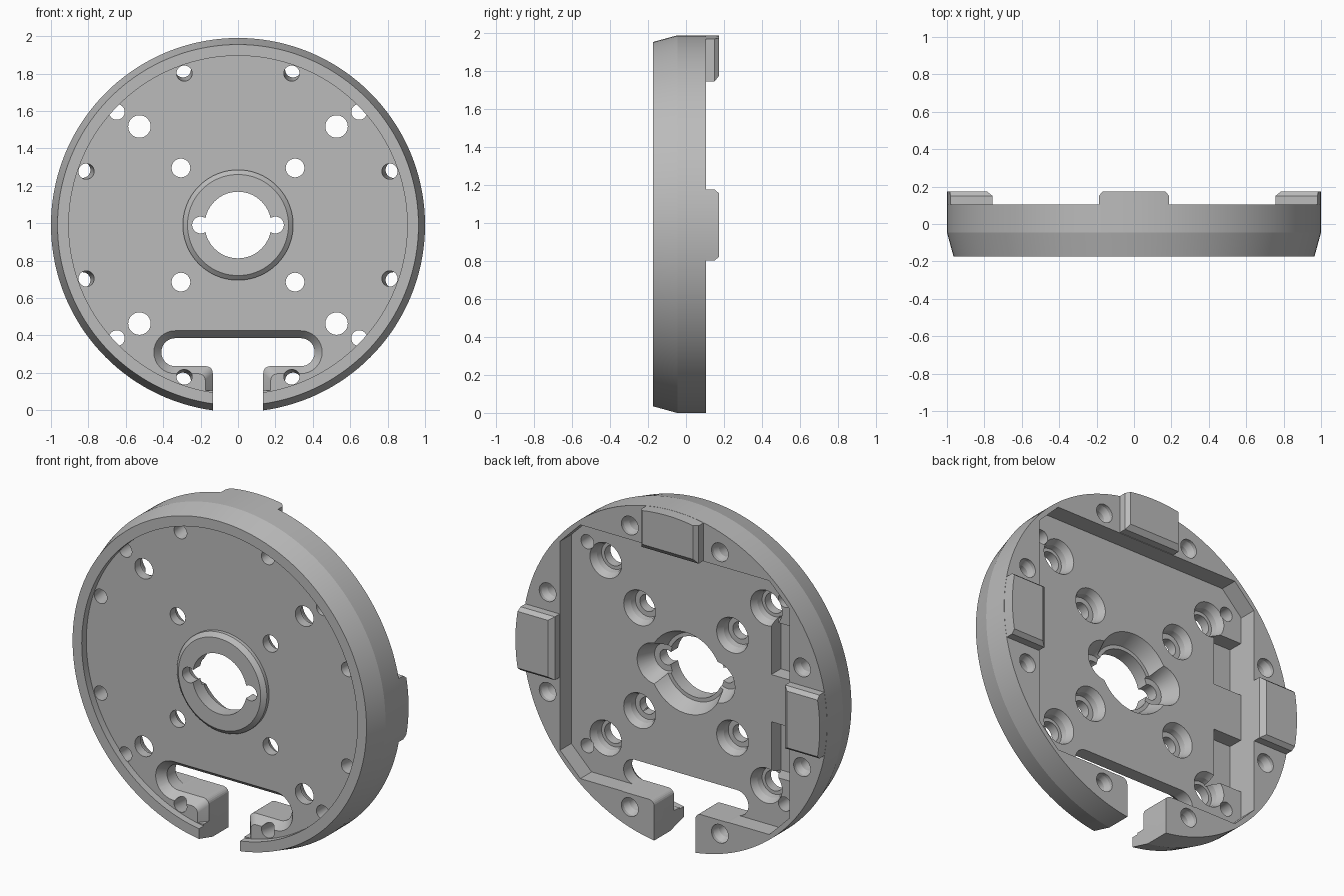
import bpy, bmesh, math
from mathutils import Vector

cube = bpy.data.objects.get("Cube")
if cube:
    bpy.data.objects.remove(cube, do_unlink=True)

CENTRE = 0.99                                   # height of the disc axis
FRONT, FLOOR, POCKET, BACK, TAB_TOP = -0.173, -0.13, 0.0, 0.105, 0.173

grey = bpy.data.materials.new("plain grey")
grey.use_nodes = True
colour = (0.5, 0.5, 0.5, 1)
grey.diffuse_color = colour
grey.node_tree.nodes["Principled BSDF"].inputs["Base Color"].default_value = colour


def circle(r, x=0, z=0, n=40):
    return [(x + r * math.cos(math.tau * i / n), z + r * math.sin(math.tau * i / n))
            for i in range(n)]


def arc(r, x, z, start, end, n=10):
    steps = [math.radians(start + (end - start) * i / n) for i in range(n + 1)]
    return [(x + r * math.cos(a), z + r * math.sin(a)) for a in steps]


def box(x0, x1, z0, z1):
    return [(x0, z0), (x1, z0), (x1, z1), (x0, z1)]


def loft(bm, *sections):
    """Closed solid through (outline, y) sections."""
    rings = [[bm.verts.new((x, y, z + CENTRE)) for x, z in outline] for outline, y in sections]
    bm.faces.new(rings[0])
    bm.faces.new(rings[-1])
    for a, b in zip(rings, rings[1:]):
        for i in range(len(a)):
            j = (i + 1) % len(a)
            bm.faces.new((a[i], a[j], b[j], b[i]))


def make(name, solids):
    bm = bmesh.new()
    for sections in solids:
        loft(bm, *sections)
    bmesh.ops.recalc_face_normals(bm, faces=bm.faces)
    mesh = bpy.data.meshes.new(name)
    bm.to_mesh(mesh)
    bm.free()
    mesh.materials.append(grey)
    obj = bpy.data.objects.new(name, mesh)
    bpy.context.collection.objects.link(obj)
    return obj


def activate(obj):
    bpy.ops.object.select_all(action='DESELECT')
    obj.select_set(True)
    bpy.context.view_layer.objects.active = obj


def cut(target, solids):
    cutter = make("cutter", solids)
    cutter.hide_render = True
    mod = target.modifiers.new("cut", 'BOOLEAN')
    mod.operation, mod.solver, mod.object = 'DIFFERENCE', 'EXACT', cutter
    activate(target)
    bpy.ops.object.modifier_apply(modifier=mod.name)
    bpy.data.objects.remove(cutter, do_unlink=True)


def four(a, b):
    return [(sx * a, sz * b) for sx in (-1, 1) for sz in (-1, 1)]


# Disc with tapered front edge, raised rim and raised hub
def ring(r):
    return circle(r, n=144)


disc = make("disc_body", [[(ring(0.27), FRONT), (ring(0.295), FRONT + 0.022),
                           (ring(0.295), FLOOR), (ring(0.905), FLOOR),
                           (ring(0.905), FRONT), (ring(0.965), FRONT),
                           (ring(1), -0.045), (ring(1), BACK)]])

# Square back pocket with clipped corners
p, c = 0.753, 0.62
pocket = [(p, -c), (p, c), (c, p), (-c, p), (-p, c), (-p, -c), (-c, -p), (c, -p)]
cut(disc, [[(pocket, POCKET), (pocket, 0.3)]])

# Two deeper grooves on one side of the pocket
cut(disc, [[(box(-0.75, -0.56, *span), -0.09), (box(-0.75, -0.56, *span), 0.02)]
           for span in ((0.14, 0.46), (-0.46, -0.14))])


# T-shaped cable slot, widened by a bevel on the front
def slot(grow, bottom):
    w, low = 0.135 + grow, -0.755 - grow
    half = [(w, bottom)] + arc(0.035, w + 0.035, low - 0.035, 180, 90, 6)
    half += arc(0.075 + grow, 0.335, -0.68, -90, 90, 16)
    return half + [(-x, z) for x, z in reversed(half)]


cut(disc, [[(slot(0, -1.2), -0.4), (slot(0, -1.2), 0.4)]])
cut(disc, [[(slot(0.042, -0.885), FLOOR - 0.002), (slot(0.04, -0.885), FLOOR),
            (slot(0, -0.885), FLOOR + 0.05)]])

# Stepped screw holes in the plate
inner, outer = four(0.305, 0.305), four(0.527, 0.527)
cut(disc, [[(circle(r, x, z), -0.4), (circle(r, x, z), 0.3)]
           for r, group in ((0.05, inner), (0.06, outer)) for x, z in group])
cut(disc, [[(circle(0.08, x, z), -0.075), (circle(0.085, x, z), -0.04),
            (circle(0.105, x, z), 0.002)] for x, z in inner + outer])

# Small corner holes, stopping under the rim
cut(disc, [[(circle(0.042, x, z), FLOOR - 0.004), (circle(0.042, x, z), 0.3)]
           for x, z in four(0.648, 0.605)])

# Leaning rim holes with a wider mouth at the back
rim_holes = four(0.287, 0.811) + four(0.811, 0.287)
cut(disc, [[(circle(0.042, x, z), -0.3), (circle(0.042, x, z), FLOOR),
            (circle(0.042, x * 1.025, z * 1.025), 0.05),
            (circle(0.055, x * 1.03, z * 1.03), 0.085),
            (circle(0.055, x * 1.03, z * 1.03), 0.2)] for x, z in rim_holes])

# Central bore, its back recess and the two side lobes
cut(disc, [[(circle(0.178, n=64), -0.4), (circle(0.178, n=64), 0.3)]])
cut(disc, [[(circle(0.2, n=64), -0.09), (circle(0.25, n=64), 0.02)]])
cut(disc, [[(circle(0.045, x), -0.4), (circle(0.045, x), 0.3)] for x in (-0.2, 0.2)])
cut(disc, [[(circle(0.08, x), -0.105), (circle(0.125, x), 0.01)] for x in (-0.2, 0.2)])


# Raised locating tabs on the back: left, top and right
def tab_outline(inner_x, half, angle):
    spread = math.degrees(math.asin(half / 0.999))
    points = [(inner_x, half), (inner_x, -half)] + arc(0.999, 0, 0, -spread, spread, 12)
    ca, sa = math.cos(angle), math.sin(angle)
    return [(x * ca - z * sa, x * sa + z * ca) for x, z in points]


tabs = []
for name, turn in (("left_tab", 0), ("top_tab", 1), ("right_tab", 2)):
    angle = turn * math.pi / 2
    wide = tab_outline(0.756, 0.188, angle)
    tabs.append(make(name, [[(wide, 0.08), (wide, 0.15),
                             (tab_outline(0.785, 0.168, angle), TAB_TOP)]]))

for obj in [disc] + tabs:
    activate(obj)
    bpy.ops.object.shade_smooth_by_angle(angle=math.radians(12))
